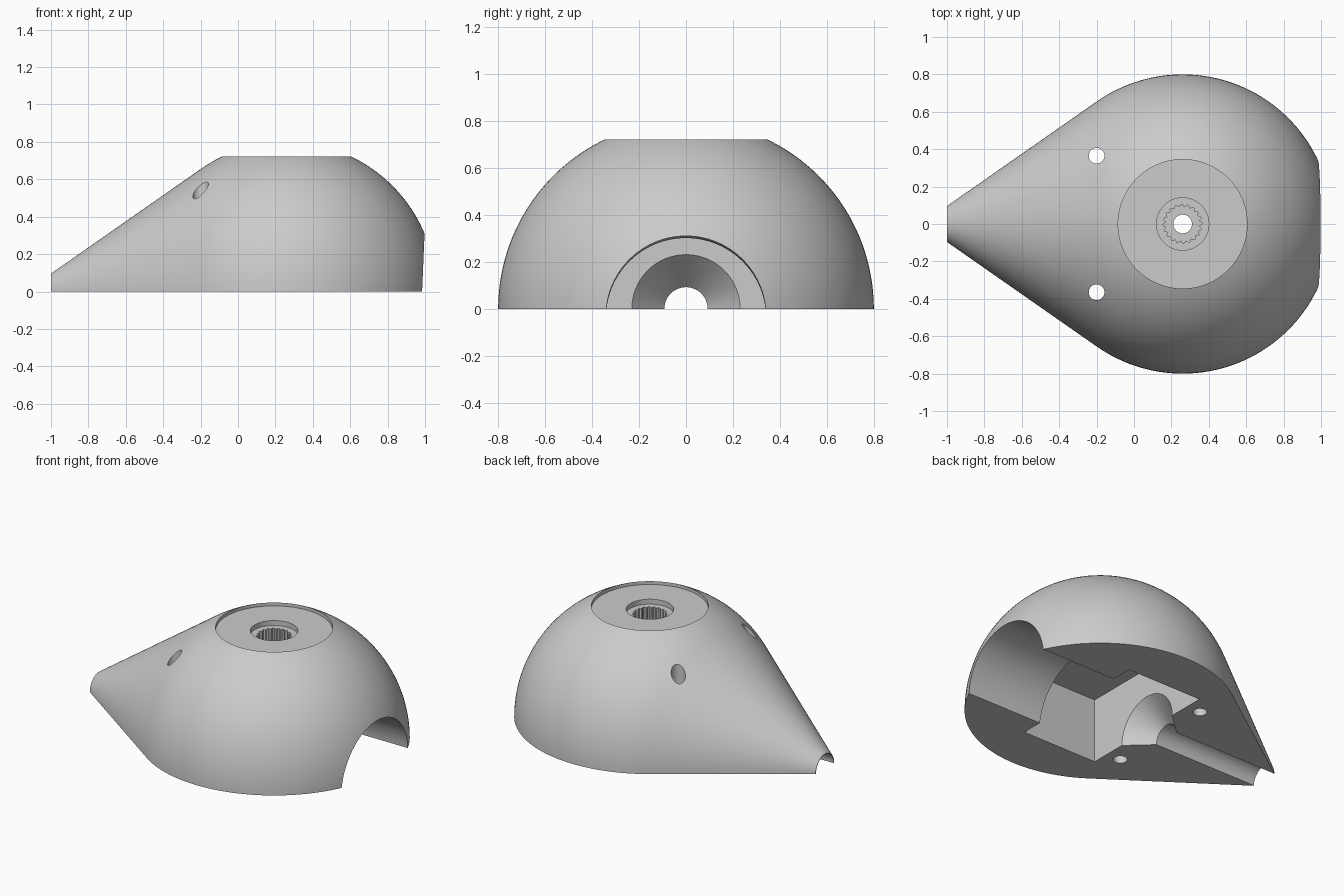
import bpy, bmesh, math
from mathutils import Matrix, Vector

if "Cube" in bpy.data.objects:
    bpy.data.objects.remove(bpy.data.objects["Cube"])

CX, R = 0.26, 0.8            # dome centre and radius
TIP_X, TIP_R = -1.0, 0.096   # narrow end of the tail cone

grey = bpy.data.materials.new("light grey")
grey.diffuse_color = (0.6, 0.6, 0.6, 1)
grey.use_nodes = True
grey.node_tree.nodes["Principled BSDF"].inputs["Base Color"].default_value = grey.diffuse_color


def make(name, bm):
    bmesh.ops.recalc_face_normals(bm, faces=bm.faces)
    me = bpy.data.meshes.new(name)
    bm.to_mesh(me)
    bm.free()
    me.materials.append(grey)
    ob = bpy.data.objects.new(name, me)
    bpy.context.collection.objects.link(ob)
    return ob


def rod(name, a, b, r1, r2=None, segs=64):
    """Round cutter running from point a to point b."""
    a, b = Vector(a), Vector(b)
    bm = bmesh.new()
    turn = (b - a).to_track_quat('Z', 'Y').to_matrix().to_4x4()
    bmesh.ops.create_cone(bm, cap_ends=True, segments=segs, radius1=r1,
                          radius2=r1 if r2 is None else r2, depth=(b - a).length,
                          matrix=Matrix.Translation((a + b) / 2) @ turn)
    return make(name, bm)


def block(name, lo, hi):
    lo, hi = Vector(lo), Vector(hi)
    bm = bmesh.new()
    bmesh.ops.create_cube(bm, size=1, matrix=Matrix.Translation((lo + hi) / 2)
                          @ Matrix.Diagonal((hi - lo).to_4d()))
    return make(name, bm)


def spline_socket(name, z0, z1, r_in, r_out, teeth):
    """Toothed cutter for the shaft socket."""
    bm = bmesh.new()
    ring = []
    for i in range(teeth * 4):
        r = r_out if i % 4 < 2 else r_in
        t = math.tau * i / (teeth * 4)
        ring.append(bm.verts.new((CX + r * math.cos(t), r * math.sin(t), z0)))
    face = bm.faces.new(ring)
    top = bmesh.ops.extrude_face_region(bm, geom=[face])["geom"]
    bmesh.ops.translate(bm, vec=(0, 0, z1 - z0),
                        verts=[g for g in top if isinstance(g, bmesh.types.BMVert)])
    return make(name, bm)


# Half-revolved body: a tail cone running tangent into a dome
dx = CX - TIP_X
phi = math.acos(R / math.hypot(dx, TIP_R)) + math.atan2(TIP_R, dx)
profile = [(TIP_X, 0), (TIP_X, TIP_R)]
N = 56
for i in range(N + 1):
    t = math.pi - phi - (math.pi - phi) * i / N
    profile.append((CX + R * math.cos(t), R * math.sin(t)))
bm = bmesh.new()
vs = [bm.verts.new((x, r, 0)) for x, r in profile]
es = [bm.edges.new(p) for p in zip(vs, vs[1:])]
bmesh.ops.spin(bm, geom=vs + es, cent=(0, 0, 0), axis=(1, 0, 0),
               angle=math.pi, steps=72)
bmesh.ops.remove_doubles(bm, verts=bm.verts, dist=1e-5)
bmesh.ops.holes_fill(bm, edges=[e for e in bm.edges if e.is_boundary], sides=0)
body = make("housing", bm)

# Cutters for the top recess, shaft socket, inner cavity, bores and screw holes
cutters = [
    rod("top_recess", (CX, 0, 0.70), (CX, 0, 1), 0.345, segs=96),
    rod("socket_counterbore", (CX, 0, 0.668), (CX, 0, 0.8), 0.14),
    spline_socket("socket_teeth", 0.54, 0.75, 0.092, 0.104, 20),
    rod("shaft_hole", (CX, 0, 0.3), (CX, 0, 0.6), 0.05, segs=32),
    block("cavity", (-0.10, -0.48, -0.2), (0.44, 0.48, 0.42)),
    rod("front_bore", (0.3, 0, -0.042), (1.2, 0, -0.028), 0.341, segs=96),
    rod("cavity_funnel", (-0.25, 0, 0), (-0.09, 0, 0), 0.092, 0.24),
    rod("tail_channel", (-1.1, 0, 0), (-0.2, 0, 0), 0.092),
]
for s in (-1, 1):
    cutters.append(rod("screw_hole", (-0.2, s * 0.365, -0.2),
                       (-0.2, s * 0.365, 1), 0.042, segs=32))

for c in cutters:
    c.hide_render = True
    mod = body.modifiers.new(c.name, 'BOOLEAN')
    mod.operation, mod.solver, mod.object = 'DIFFERENCE', 'EXACT', c

# Bake the cuts, then drop the cutters
dg = bpy.context.evaluated_depsgraph_get()
cut_mesh = bpy.data.meshes.new_from_object(body.evaluated_get(dg))
body.modifiers.clear()
body.data = cut_mesh
for c in cutters:
    bpy.data.objects.remove(c)

bpy.context.view_layer.objects.active = body
body.select_set(True)
bpy.ops.object.shade_smooth_by_angle(angle=math.radians(25))
